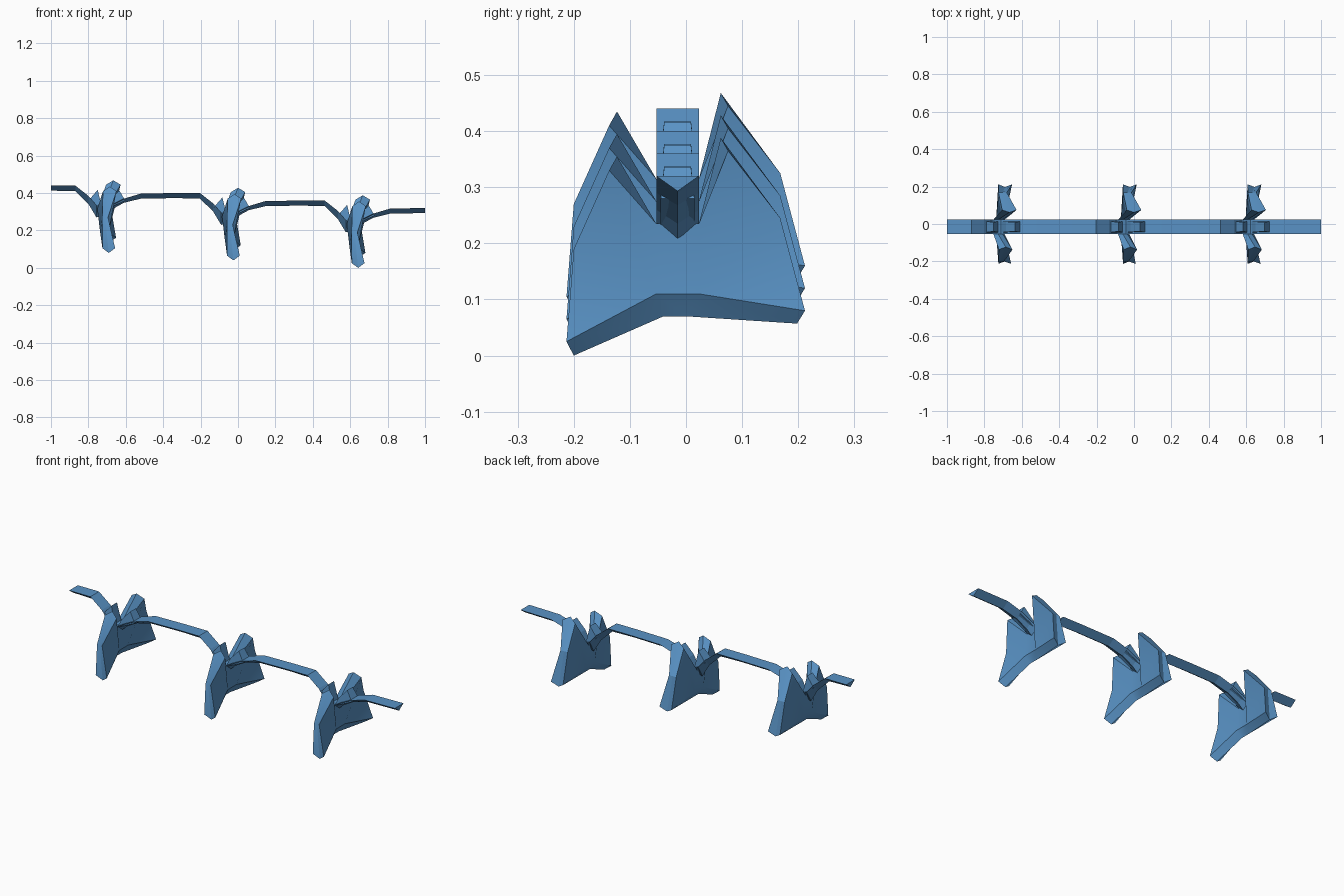
import bpy, bmesh, math

cube = bpy.data.objects.get("Cube")
if cube:
    bpy.data.objects.remove(cube, do_unlink=True)

steel = bpy.data.materials.new("steel_blue")
steel.use_nodes = True
colour = (0.10, 0.29, 0.56, 1)
steel.diffuse_color = colour
steel.node_tree.nodes["Principled BSDF"].inputs["Base Color"].default_value = colour

PITCH, DROP = 2 / 3, 0.04
MID_Y = -0.015


def make(name, verts, faces, smooth=False):
    bm = bmesh.new()
    vs = [bm.verts.new(v) for v in verts]
    for f in faces:
        bm.faces.new([vs[i] for i in f])
    bmesh.ops.remove_doubles(bm, verts=bm.verts, dist=0.0005)
    bmesh.ops.recalc_face_normals(bm, faces=bm.faces)
    mesh = bpy.data.meshes.new(name)
    bm.to_mesh(mesh)
    bm.free()
    mesh.materials.append(steel)
    ob = bpy.data.objects.new(name, mesh)
    bpy.context.collection.objects.link(ob)
    if smooth:
        bpy.ops.object.select_all(action="DESELECT")
        ob.select_set(True)
        bpy.context.view_layer.objects.active = ob
        bpy.ops.object.shade_smooth_by_angle(angle=math.radians(28))
    return ob


def loft(name, rings):
    n = len(rings[0])
    faces = [(r * n + i, r * n + (i + 1) % n, (r + 1) * n + (i + 1) % n, (r + 1) * n + i)
             for r in range(len(rings) - 1) for i in range(n)]
    last = (len(rings) - 1) * n
    faces += [tuple(range(n)), tuple(range(last, last + n))]
    return make(name, [v for ring in rings for v in ring], faces)


# Sagging strip with a V-shaped underside: x, top z, ridge z
SAG = [(-1, .36, .333), (-.87, .36, .33), (-.80, .305, .262), (-.757, .255, .19),
       (-.71, .235, .2), (-.67, .26, .235), (-.61, .29, .268), (-.52, .317, .29)]
rings = []
for unit in range(3):
    for x, top, ridge in SAG + ([(-1 + PITCH, .32, .293)] if unit == 2 else []):
        x, dz = x + unit * PITCH, (2 - unit) * DROP
        rings.append([(x, -.053, top + dz), (x, MID_Y, ridge + dz), (x, .023, top + dz)])
loft("linking_strip", rings)

# Winged blade outline: face y, z; rear x, front x; rim ridge y, z
HUB_X = -.69
OUTLINE = [(-.213, .025, -.035, .033, -.2, 0),
           (-.2, .19, -.036, -.005, -.2, .19),
           (-.137, .33, -.032, .04, -.123, .355),
           (-.053, .235, -.062, -.012, -.053, .235),
           (.023, .235, -.062, -.012, .023, .235),
           (.075, .365, -.015, .062, .062, .388),
           (.168, .245, -.034, .01, .168, .245),
           (.212, .08, -.036, .038, .198, .057),
           (.023, .11, -.047, -.002, 0, .07),
           (-.053, .11, -.047, -.002, -.04, .07)]
PANELS = [(9, 3, 2, 1), (9, 1, 0), (9, 8, 4, 3), (8, 7, 6), (8, 6, 5, 4)]


def blade(unit):
    x0, dz = HUB_X + unit * PITCH, (2 - unit) * DROP
    n = len(OUTLINE)
    rear = [(x0 + a, y, z + dz) for y, z, a, b, my, mz in OUTLINE]
    ridge = [(x0 + (a + b) / 2, my, mz + dz) for y, z, a, b, my, mz in OUTLINE]
    front = [(x0 + b, y, z + dz) for y, z, a, b, my, mz in OUTLINE]
    faces = list(PANELS) + [tuple(2 * n + i for i in p) for p in PANELS]
    for row in (0, n):
        for i in range(n):
            j = (i + 1) % n
            faces.append((row + i, row + j, row + n + j, row + n + i))
    make(f"winged_blade_{unit + 1}", rear + ridge + front, faces, smooth=True)


# Tapered teeth on the strip: x, z, half width
TEETH = {"rear_tooth": [(-.795, .285, .03), (-.75, .337, .024), (-.725, .23, .03)],
         "front_tooth": [(-.71, .23, .03), (-.685, .28, .028), (-.635, .335, .024),
                         (-.603, .28, .03)]}
for unit in range(3):
    blade(unit)
    for name, profile in TEETH.items():
        loft(f"{name}_{unit + 1}",
             [[(x + unit * PITCH, MID_Y + side * w, z + (2 - unit) * DROP) for x, z, w in profile]
              for side in (-1, 1)])
